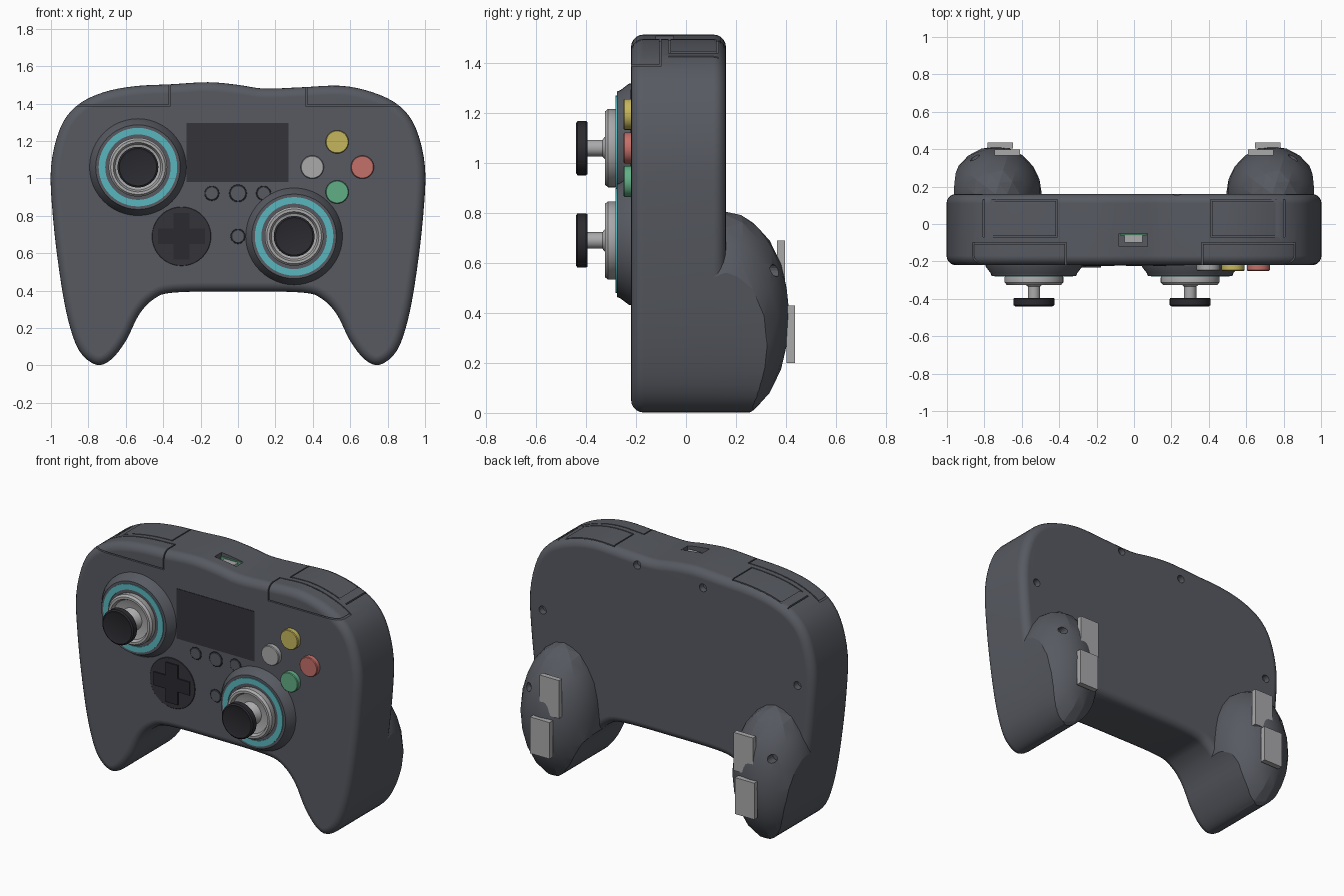
import bpy, bmesh, math
from mathutils import Matrix, Vector

cube = bpy.data.objects.get("Cube")
if cube:
    bpy.data.objects.remove(cube, do_unlink=True)


def material(name, r, g, b):
    m = bpy.data.materials.new(name)
    m.use_nodes = True
    m.diffuse_color = (r, g, b, 1)
    node = next(n for n in m.node_tree.nodes if n.type == 'BSDF_PRINCIPLED')
    node.inputs["Base Color"].default_value = (r, g, b, 1)
    node.inputs["Roughness"].default_value = 0.6
    return m


SHELL = material("slate shell", .095, .102, .12)
DARK = material("dark panel", .035, .034, .042)
BLACK = material("black rubber", .024, .024, .03)
GREY = material("light grey", .40, .40, .41)
TEAL = material("teal ring", .10, .47, .52)
YELLOW = material("yellow", .56, .47, .11)
RED = material("red", .55, .16, .14)
GREEN = material("green", .12, .43, .24)


def finish(bm, name, mat, smooth=True):
    bmesh.ops.recalc_face_normals(bm, faces=bm.faces)
    me = bpy.data.meshes.new(name)
    bm.to_mesh(me)
    bm.free()
    me.materials.append(mat)
    ob = bpy.data.objects.new(name, me)
    bpy.context.collection.objects.link(ob)
    if smooth:
        shade(ob)
    return ob


def shade(ob):
    bpy.ops.object.select_all(action='DESELECT')
    ob.select_set(True)
    bpy.context.view_layer.objects.active = ob
    bpy.ops.object.shade_smooth_by_angle(angle=math.radians(32))


def add_box(bm, x0, x1, y0, y1, z0, z1):
    mid = Vector((x0 + x1, y0 + y1, z0 + z1)) / 2
    size = (abs(x1 - x0), abs(y1 - y0), abs(z1 - z0), 1)
    bmesh.ops.create_cube(bm, size=1, matrix=Matrix.Translation(mid) @ Matrix.Diagonal(size))


def box(name, mat, *bounds):
    bm = bmesh.new()
    add_box(bm, *bounds)
    return finish(bm, name, mat, False)


def add_hole(bm, x, y0, y1, z, r=.025):
    turn = Matrix.Rotation(math.pi / 2, 4, 'X')
    bmesh.ops.create_cone(bm, cap_ends=True, segments=16, radius1=r, radius2=r, depth=y1 - y0,
                          matrix=Matrix.Translation((x, (y0 + y1) / 2, z)) @ turn)


def lathe(name, mat, x, z, profile, steps=48):
    """Spin (radius, y) points about an axis running front to back."""
    bm = bmesh.new()
    vs = [bm.verts.new((x + r, y, z)) for r, y in profile]
    es = [bm.edges.new(p) for p in zip(vs, vs[1:])]
    bmesh.ops.spin(bm, geom=vs + es, cent=(x, 0, z), axis=(0, 1, 0),
                   angle=math.tau, steps=steps, use_merge=True)
    bmesh.ops.remove_doubles(bm, verts=bm.verts, dist=.0005)
    return finish(bm, name, mat)


def disc(name, mat, x, z, r, front, edge=.004):
    return lathe(name, mat, x, z, [(r, -.21), (r, front + edge), (r - edge, front), (0, front)])


def smooth_loop(points, n=4):
    """Closed Catmull-Rom curve through the points."""
    pts, out = [Vector(p) for p in points], []
    for i in range(len(pts)):
        a, b, c, d = (pts[(i + k) % len(pts)] for k in (-1, 0, 1, 2))
        for j in range(n):
            t = j / n
            out.append(.5 * (2 * b + (c - a) * t + (2 * a - 5 * b + 4 * c - d) * t * t
                             + (3 * b - a - 3 * c + d) * t ** 3))
    return out


def prism(outline, y0, y1):
    bm = bmesh.new()
    face = bm.faces.new([bm.verts.new((p.x, y0, p.y)) for p in outline])
    new = bmesh.ops.extrude_face_region(bm, geom=[face])["geom"]
    bmesh.ops.translate(bm, vec=(0, y1 - y0, 0),
                        verts=[v for v in new if isinstance(v, bmesh.types.BMVert)])
    return bm


def boolean(ob, cutter, operation):
    mod = ob.modifiers.new("cut", 'BOOLEAN')
    mod.object, mod.operation, mod.solver, mod.use_self = cutter, operation, 'EXACT', True
    cutter.hide_render = True


def bake(ob, cutters):
    dg = bpy.context.evaluated_depsgraph_get()
    me = bpy.data.meshes.new_from_object(ob.evaluated_get(dg))
    ob.modifiers.clear()
    ob.data = me
    for c in cutters:
        bpy.data.objects.remove(c, do_unlink=True)


# Shell outline: a shared side contour, mirrored, and a wavy top
side = [(.72, 1.46), (.86, 1.39), (.95, 1.27), (1, 1.06), (.99, .8), (.955, .5), (.91, .25),
        (.85, .08), (.76, .004), (.68, .03), (.6, .13), (.53, .27), (.45, .355), (.34, .39)]
top = [(-.55, 1.493), (-.36, 1.503), (-.16, 1.514), (0, 1.5), (.14, 1.48), (.34, 1.487), (.55, 1.495)]
outline = smooth_loop(top + side + [(0, .395)] + [(-x, z) for x, z in reversed(side)])

# Shell with rounded rims, seams around the shoulder keys, port and screw holes
shell = finish(prism(outline, -.22, .16), "shell", SHELL, False)
bev = shell.modifiers.new("rim", 'BEVEL')
bev.width, bev.segments, bev.limit_method, bev.angle_limit = .05, 5, 'ANGLE', math.radians(50)
bm = bmesh.new()
G = .007
seams = [(.362, 1.1, -.3, -.1, 1.387, 1.387 + G), (.362, .362 + G, -.3, -.1, 1.387, 1.7),
         (.362, 1.1, -.1 - G, -.1, 1.387, 1.7),
         (.41, .41 + G, -.07, .13, 1.44, 1.7), (.8, .8 + G, -.07, .13, 1.39, 1.7),
         (.41, .8 + G, -.07, -.07 + G, 1.44, 1.7), (.41, .8 + G, .13 - G, .13, 1.44, 1.7),
         (.7, .8 + G, -.07, .13, 1.44, 1.44 + G)]
for s in (-1, 1):
    for x0, x1, *rest in seams:
        add_box(bm, s * x0, s * x1, *rest)
    add_hole(bm, s * .23, .12, .2, 1.42 + .01 * s)
    add_hole(bm, s * .89, .12, .2, .97)
add_box(bm, -.08, .072, -.12, -.05, 1.44, 1.7)
cutter = finish(bm, "shell_cutter", SHELL, False)
boolean(shell, cutter, 'DIFFERENCE')
bake(shell, [cutter])
shade(shell)
wn = shell.modifiers.new("flat faces", 'WEIGHTED_NORMAL')
wn.keep_sharp = True

# Port inside the top recess
box("port_board", GREEN, -.075, .068, -.062, -.054, 1.44, 1.488)
box("port_socket", GREY, -.05, .045, -.1, -.062, 1.44, 1.482)

# Faceted rear grips trimmed to the shell outline, with rear paddles
for s, label in ((1, "left"), (-1, "right")):
    bm = bmesh.new()
    bmesh.ops.create_icosphere(bm, subdivisions=3, radius=1, matrix=Matrix.Translation(
        (s * .74, .16, .385)) @ Matrix.Diagonal((.247, .255, .42, 1)))
    grip = finish(bm, label + "_grip", SHELL, False)
    trim = finish(prism(outline, .1, .6), "grip_trim", SHELL, False)
    bm = bmesh.new()
    add_hole(bm, s * .85, .31, .6, .57)
    hole = finish(bm, "grip_hole", SHELL, False)
    boolean(grip, trim, 'INTERSECT')
    boolean(grip, hole, 'DIFFERENCE')
    bake(grip, [trim, hole])
    bpy.ops.object.select_all(action='DESELECT')
    grip.select_set(True)
    bpy.context.view_layer.objects.active = grip
    bpy.ops.object.shade_smooth_by_angle(angle=math.radians(12))
    box(label + "_upper_paddle", GREY, s * .61, s * .745, .365, .397, .45, .69)
    box(label + "_lower_paddle", GREY, s * .648, s * .783, .403, .437, .2, .43)

# Thumb sticks
for label, x, z in (("right", -.535, 1.06), ("left", .3, .69)):
    lathe(label + "_stick_base", SHELL, x, z,
          [(.26, -.21), (.258, -.228), (.232, -.262), (.226, -.277), (0, -.277)])
    lathe(label + "_stick_light", TEAL, x, z,
          [(.21, -.27), (.21, -.282), (.175, -.282), (.175, -.27)])
    lathe(label + "_stick_collar", GREY, x, z,
          [(.152, -.27), (.157, -.285), (.157, -.312), (.146, -.325), (.132, -.325),
           (.122, -.305), (.09, -.295), (0, -.29)])
    lathe(label + "_stick_stem", GREY, x, z,
          [(.075, -.285), (.06, -.31), (.033, -.335), (.033, -.41)], 24)
    lathe(label + "_stick_cap", BLACK, x, z,
          [(0, -.395), (.105, -.395), (.109, -.4), (.109, -.434), (.1, -.44),
           (.085, -.435), (0, -.432)])

# Screen and direction pad
box("screen", DARK, -.275, .27, -.223, -.21, .98, 1.295)
disc("pad_disc", DARK, -.302, .69, .158, -.224, .002)
bm = bmesh.new()
half, arm = .125, .042
arms = [(half, arm), (arm, half), (arm, -half), (-half, arm)]
cross = [(arm, half), (arm, arm), (half, arm), (half, -arm), (arm, -arm), (arm, -half),
         (-arm, -half), (-arm, -arm), (-half, -arm), (-half, arm), (-arm, arm), (-arm, half)]
pad = prism([Vector((x - .302, z + .69)) for x, z in cross], -.232, -.21)
finish(pad, "direction_pad", BLACK, False)
bm.free()

# Face buttons and small menu buttons
for name, mat, x, z in (("top", YELLOW, .53, 1.195), ("left", RED, .665, 1.06),
                        ("bottom", GREEN, .53, .927), ("right", GREY, .397, 1.06)):
    disc(name + "_button", mat, x, z, .062, -.25)
for i, (x, z, r) in enumerate([(-.14, .92, .04), (0, .92, .047), (.137, .92, .04), (0, .69, .04)]):
    disc("menu_gap_%d" % i, BLACK, x, z, r, -.2215, .001)
    disc("menu_button_%d" % i, SHELL, x, z, r - .005, -.225, .002)
